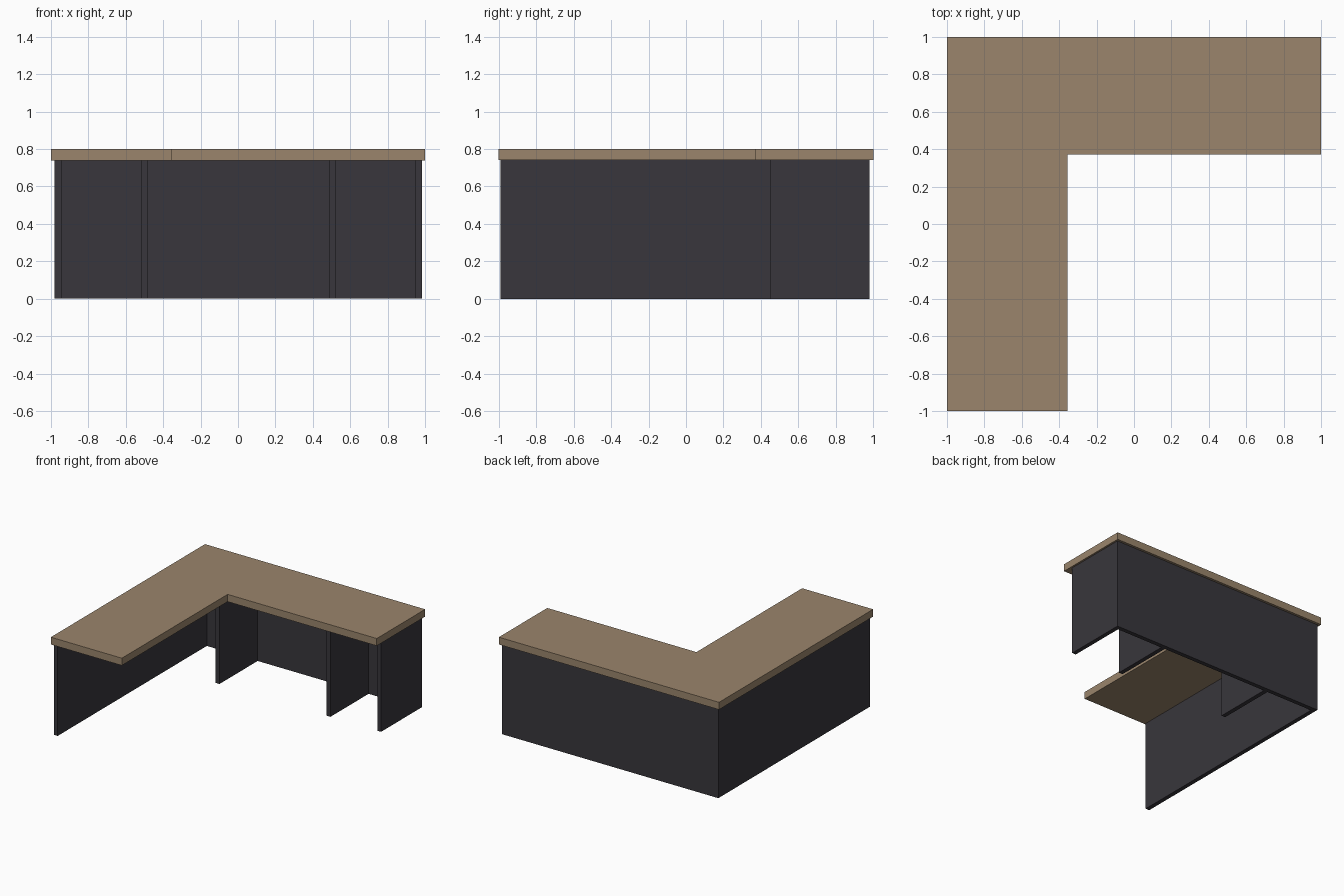
import bpy
import bmesh

if "Cube" in bpy.data.objects:
    bpy.data.objects.remove(bpy.data.objects["Cube"])


def material(name, rgb):
    m = bpy.data.materials.new(name)
    m.diffuse_color = (*rgb, 1.0)
    m.use_nodes = True
    m.node_tree.nodes["Principled BSDF"].inputs["Base Color"].default_value = m.diffuse_color
    return m


WOOD = material("tan wood", (0.325, 0.235, 0.150))
DARK = material("dark charcoal", (0.040, 0.037, 0.045))


def prism(name, outline, z0, z1, mat):
    """Extrude a flat outline from z0 up to z1."""
    bm = bmesh.new()
    face = bm.faces.new([bm.verts.new((x, y, z0)) for x, y in outline])
    ext = bmesh.ops.extrude_face_region(bm, geom=[face])
    verts = [g for g in ext["geom"] if isinstance(g, bmesh.types.BMVert)]
    bmesh.ops.translate(bm, verts=verts, vec=(0, 0, z1 - z0))
    bmesh.ops.recalc_face_normals(bm, faces=bm.faces)
    mesh = bpy.data.meshes.new(name)
    bm.to_mesh(mesh)
    bm.free()
    mesh.materials.append(mat)
    obj = bpy.data.objects.new(name, mesh)
    bpy.context.collection.objects.link(obj)
    return obj


def panel(name, x0, x1, y0, y1):
    return prism(name, [(x0, y0), (x1, y0), (x1, y1), (x0, y1)], 0, TOP_Z, DARK)


TOP_Z = 0.74   # underside of the worktop
T = 0.035      # panel thickness
BACK = 0.98    # outer face of the back panel

# L-shaped worktop
prism("worktop",
      [(-1, -1), (-0.355, -1), (-0.355, 0.372), (1, 0.372), (1, 1), (-1, 1)],
      TOP_Z, 0.80, WOOD)

# Long outer panels
panel("left_panel", -0.98, -0.98 + T, -0.99, BACK)
panel("back_panel", -0.98 + T, 0.985, BACK - T, BACK)

# Upright supports under the back wing
for name, x in (("inner_divider", -0.518), ("outer_divider", 0.49), ("right_end_panel", 0.95)):
    panel(name, x, x + T, 0.45, BACK - T)
